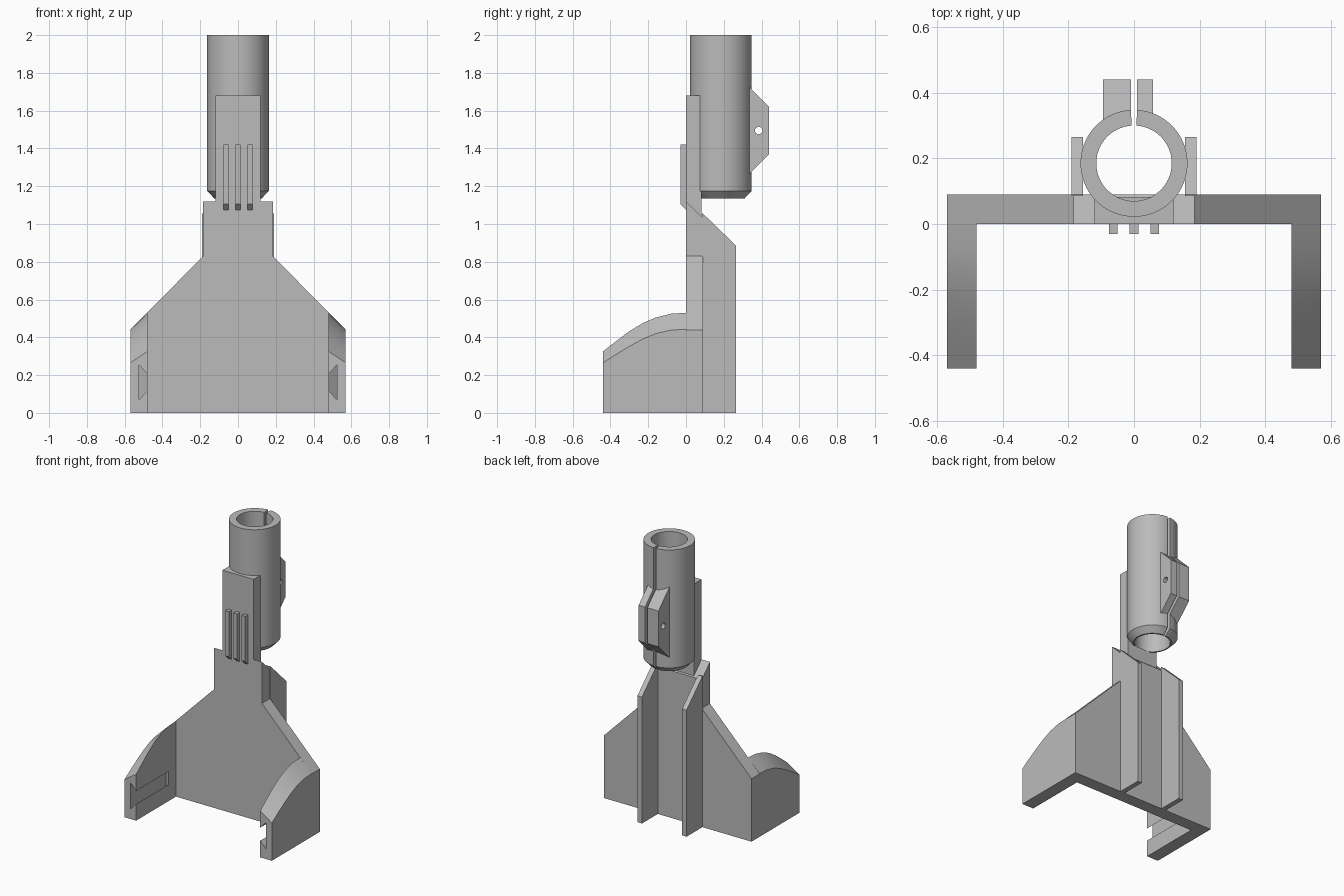
import bpy, bmesh, math

if "Cube" in bpy.data.objects:
    bpy.data.objects.remove(bpy.data.objects["Cube"])

GREY = (0.5, 0.5, 0.5, 1)
mat = bpy.data.materials.new("plain grey")
mat.use_nodes = True
mat.diffuse_color = GREY
mat.node_tree.nodes["Principled BSDF"].inputs["Base Color"].default_value = GREY


def loft(name, loops, smooth=False):
    """Solid skinned through matching loops of points, capped at both ends."""
    bm = bmesh.new()
    rows = [[bm.verts.new(p) for p in loop] for loop in loops]
    n = len(rows[0])
    for a, b in zip(rows, rows[1:]):
        for i in range(n):
            j = (i + 1) % n
            bm.faces.new((a[i], a[j], b[j], b[i]))
    bm.faces.new(rows[0])
    bm.faces.new(rows[-1])
    bmesh.ops.recalc_face_normals(bm, faces=bm.faces)
    mesh = bpy.data.meshes.new(name)
    bm.to_mesh(mesh)
    bm.free()
    mesh.materials.append(mat)
    obj = bpy.data.objects.new(name, mesh)
    bpy.context.collection.objects.link(obj)
    if smooth:
        bpy.ops.object.select_all(action="DESELECT")
        obj.select_set(True)
        bpy.context.view_layer.objects.active = obj
        bpy.ops.object.shade_smooth_by_angle(angle=math.radians(25))
    return obj


def slab_x(name, x0, x1, yz):
    """Side profile extruded across x."""
    return loft(name, [[(x, y, z) for y, z in yz] for x in (x0, x1)])


def rod(name, axis, centre, radius, start, end, sides):
    """Cylinder along x or z."""
    loops = []
    for t in (start, end):
        ring = []
        for i in range(sides):
            a = math.tau * i / sides
            u, v = centre[0] + radius * math.cos(a), centre[1] + radius * math.sin(a)
            ring.append((t, u, v) if axis == "x" else (u, v, t))
        loops.append(ring)
    return loft(name, loops)


def cut(obj, cutter):
    cutter.hide_render = True
    cutter.hide_viewport = True
    mod = obj.modifiers.new("cut", "BOOLEAN")
    mod.operation = "DIFFERENCE"
    mod.solver = "EXACT"
    mod.object = cutter


# Back plate with sloping shoulders
THICK = 0.09
half = [(0.57, 0), (0.57, 0.44), (0.185, 0.83)]
front = half + [(0.185, 1.12)]
rear = half + [(0.185, 1.03)]
loft("back_plate", [
    [(x, y, z) for x, z in side] + [(-x, y, z) for x, z in reversed(side)]
    for y, side in ((0, front), (THICK, rear))])

# Upper tongue that carries the tube, hollowed for the bore
TUBE_Y, BORE, OUTER = 0.185, 0.115, 0.163
tongue = slab_x("upper_tongue", -0.12, 0.12,
                [(0, 1.0), (0.083, 1.0), (0.083, 1.68), (0, 1.68)])
cut(tongue, rod("bore_cutter", "z", (0, TUBE_Y), BORE + 0.01, 1.135, 2.1, 64))

# Split tube with a chamfered lower rim
profile = [(BORE, 1.135), (0.125, 1.135), (OUTER, 1.175), (OUTER, 2), (BORE, 2)]
GAP, STEPS = 0.06, 72
rings = []
for i in range(STEPS + 1):
    a = math.pi / 2 + GAP + (math.tau - 2 * GAP) * i / STEPS
    rings.append([(r * math.cos(a), TUBE_Y + r * math.sin(a), z) for r, z in profile])
loft("split_tube", rings, smooth=True)

# Clamp ears with a screw hole
ear_profile = [(0.315, 1.745), (0.44, 1.62), (0.44, 1.37), (0.315, 1.245)]
screw = rod("screw_cutter", "x", (0.385, 1.495), 0.02, -0.2, 0.2, 16)
for name, x0, x1 in (("wide_clamp_ear", -0.095, -0.009), ("narrow_clamp_ear", 0.009, 0.058)):
    cut(slab_x(name, x0, x1, ear_profile), screw)

# Grip ridges on the front
for i in (-1, 0, 1):
    x = 0.063 * i
    slab_x("grip_ridge", x - 0.013, x + 0.013,
           [(0, 1.075), (-0.03, 1.105), (-0.03, 1.42), (0, 1.42)])

# Side walls: y, inner top, outer top
crest = [(-0.44, 0.325, 0.265), (-0.37, 0.38, 0.31), (-0.3, 0.432, 0.352),
         (-0.23, 0.475, 0.39), (-0.16, 0.505, 0.42), (-0.08, 0.525, 0.438), (0, 0.53, 0.443)]
for s, side in ((1, "left"), (-1, "right")):
    wall = loft(side + "_side_wall", [
        [(s * 0.48, y, 0), (s * 0.57, y, 0), (s * 0.57, y, zo), (s * 0.48, y, zi)]
        for y, zi, zo in crest], smooth=True)

    # Dovetail slot, wider inside than at its mouth
    slot = []
    for x, end, h in ((0.47, -0.09, 0.035), (0.525, -0.045, 0.093)):
        slot.append([(s * x, y, 0.162 + k * h)
                     for y, k in ((-0.5, -1), (end, -1), (end, 1), (-0.5, 1))])
    cut(wall, loft(side + "_slot_cutter", slot))

    # Stiffening rib at the back
    slab_x(side + "_back_rib", s * 0.155, s * 0.19,
           [(0.085, 0), (0.265, 0), (0.265, 0.885), (0.09, 1.055), (0.085, 1.055)])
